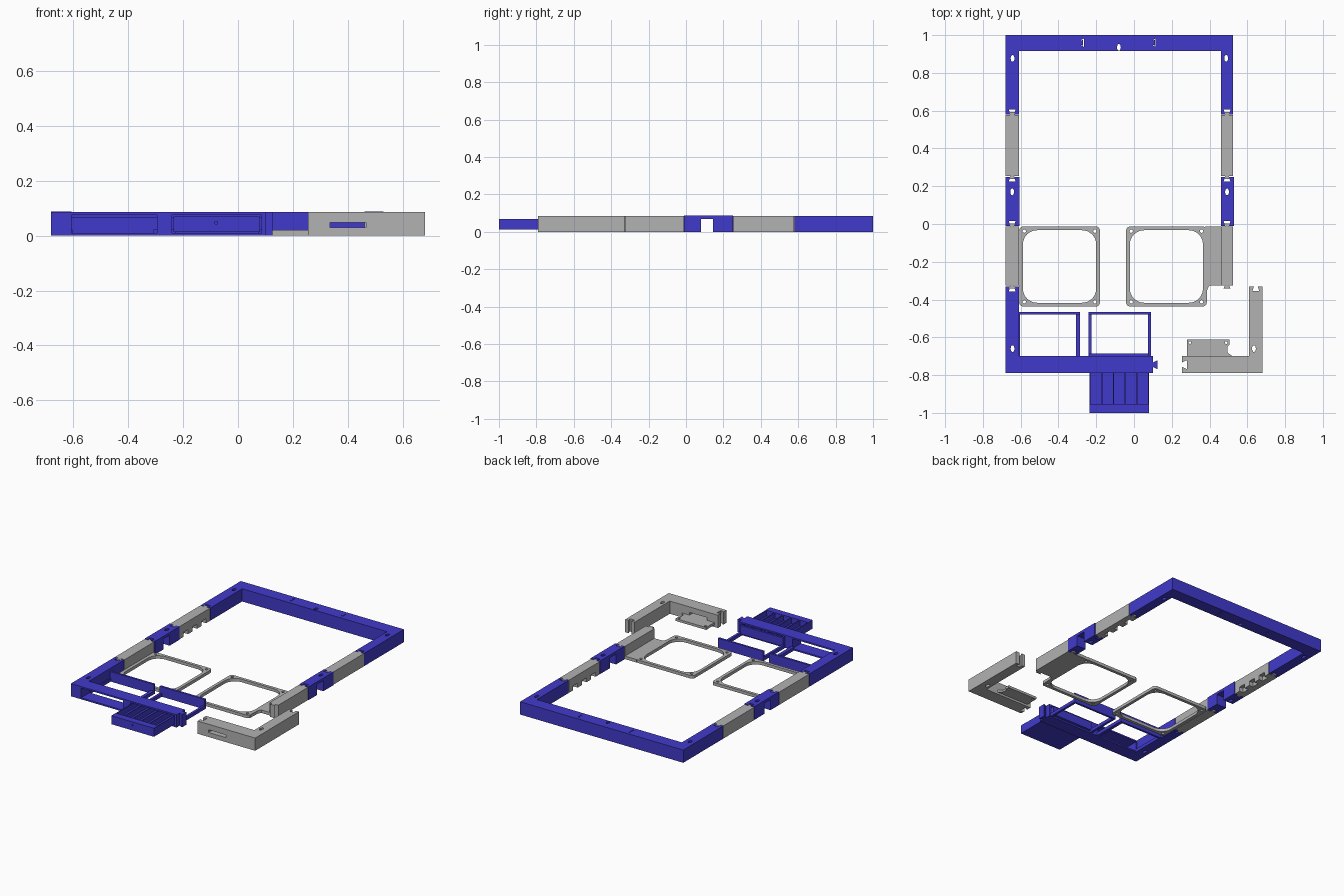
import bpy, bmesh, math
from mathutils import Vector

if "Cube" in bpy.data.objects:
    bpy.data.objects.remove(bpy.data.objects["Cube"])


def material(name, rgb):
    m = bpy.data.materials.new(name)
    m.diffuse_color = (*rgb, 1)
    m.use_nodes = True
    m.node_tree.nodes["Principled BSDF"].inputs["Base Color"].default_value = m.diffuse_color
    return m


BLUE = material("blue_plastic", (0.053, 0.042, 0.60))
GREY = material("grey_plastic", (0.445, 0.445, 0.445))
H = 0.085  # height of the frame


def prism(name, outlines, z0, z1, mat):
    """Extrude a flat outline (first) with holes (rest) from z0 to z1."""
    cu = bpy.data.curves.new(name, 'CURVE')
    cu.dimensions = '2D'
    cu.fill_mode = 'BOTH'
    cu.extrude = (z1 - z0) / 2
    for pts in outlines:
        sp = cu.splines.new('POLY')
        sp.points.add(len(pts) - 1)
        for p, (x, y) in zip(sp.points, pts):
            p.co = (x, y, 0, 1)
        sp.use_cyclic_u = True
    tmp = bpy.data.objects.new(name + "_curve", cu)
    bpy.context.collection.objects.link(tmp)
    dg = bpy.context.evaluated_depsgraph_get()
    me = bpy.data.meshes.new_from_object(tmp.evaluated_get(dg))
    bpy.data.objects.remove(tmp)
    bpy.data.curves.remove(cu)
    bm = bmesh.new()
    bm.from_mesh(me)
    bmesh.ops.remove_doubles(bm, verts=bm.verts, dist=1e-5)
    bmesh.ops.translate(bm, verts=bm.verts, vec=Vector((0, 0, (z0 + z1) / 2)))
    bmesh.ops.recalc_face_normals(bm, faces=bm.faces)
    for f in bm.faces:
        f.smooth = False
    bm.to_mesh(me)
    bm.free()
    me.name = name
    me.materials.clear()
    me.materials.append(mat)
    ob = bpy.data.objects.new(name, me)
    bpy.context.collection.objects.link(ob)
    return ob


def rect(x0, x1, y0, y1):
    return [(x0, y0), (x1, y0), (x1, y1), (x0, y1)]


def box(name, x0, x1, y0, y1, z0, z1, mat):
    return prism(name, [rect(x0, x1, y0, y1)], z0, z1, mat)


def oval(cx, cy, rx=0.010, ry=0.018, n=16):
    return [(cx + rx * math.cos(2 * math.pi * i / n),
             cy + ry * math.sin(2 * math.pi * i / n)) for i in range(n)]


def rounded(x0, x1, y0, y1, r, n=6):
    pts = []
    for cx, cy, a in ((x1 - r, y1 - r, 0), (x0 + r, y1 - r, 90),
                      (x0 + r, y0 + r, 180), (x1 - r, y0 + r, 270)):
        for i in range(n + 1):
            t = math.radians(a + 90 * i / n)
            pts.append((cx + r * math.cos(t), cy + r * math.sin(t)))
    return pts


def tail_y(cx, y, d):
    """Dovetail on a horizontal edge, left to right."""
    return [(cx - .010, y), (cx - .018, y + d), (cx + .018, y + d), (cx + .010, y)]


def tail_x(x, cy, d):
    """Dovetail on a vertical edge, bottom to top."""
    return [(x, cy - .012), (x + d, cy - .024), (x + d, cy + .024), (x, cy + .012)]


def seam(x, cy):
    """Thin bracket-shaped slit of a closed dovetail joint."""
    w, a, b = .003, .022, .014
    return [(x, cy - b), (x + .014, cy - a), (x + .014, cy + a), (x, cy + b),
            (x, cy + b - w), (x + .014 - w, cy + a - 2 * w),
            (x + .014 - w, cy - a + 2 * w), (x, cy - b + w)]


def cut(ob, boxes):
    """Cut boxes (x0, x1, y0, y1, z0, z1) out of an object."""
    for b in boxes:
        c = box("cutter", *b, BLUE)
        c.hide_render = True
        m = ob.modifiers.new("cut", 'BOOLEAN')
        m.operation = 'DIFFERENCE'
        m.solver = 'EXACT'
        m.object = c
        bpy.context.view_layer.objects.active = ob
        bpy.ops.object.modifier_apply(modifier=m.name)
        bpy.data.objects.remove(c)


# rear frame: back bar with two short arms
LX, RX = -.645, .4925
prism("rear_frame", [
    [(-.68, .58)] + tail_y(LX, .58, .025) + [(-.61, .58), (-.61, .915), (.46, .915), (.46, .58)]
    + tail_y(RX, .58, .025) + [(.525, .58), (.525, 1), (-.68, 1)],
    oval(-.643, .877), oval(.488, .877), oval(-.08, .935),
    seam(-.28, .96), seam(.10, .96)], 0, H, BLUE)

# side bars, left and right
for side, x0, x1, cx in (("left", -.68, -.61, LX), ("right", .46, .525, RX)):
    def grey_bar(name, y0, y1):
        return prism(name, [
            [(x0, y0)] + tail_y(cx, y0, -.016) + [(x1, y0), (x1, y1)]
            + tail_y(cx, y1, .016)[::-1] + [(x0, y1)]], 0, H, GREY)

    upper = grey_bar(side + "_upper_bar", .253, .576)
    inner = (x1 - .028, x1 + .02) if side == "left" else (x0 - .02, x0 + .028)
    cut(upper, [(*inner, y, y + .05, -.02, .03) for y in (.295, .39, .485)])
    grey_bar(side + "_lower_bar", -.325, -.013)
    # clip section with an open window underneath
    clip = prism(side + "_clip", [
        [(x0, -.010)] + tail_y(cx, -.010, .025) + [(x1 + .004, -.010), (x1 + .004, .25)]
        + tail_y(cx, .25, -.025)[::-1] + [(x0, .25)],
        oval(cx, .17)], 0, H + .003, BLUE)
    cut(clip, [(x0 - .1, x1 + .1, .08, .145, -.05, .07)])

# fan mounts
for name, x0, x1 in (("left_fan_mount", -.608, -.18), ("right_fan_mount", -.042, .385)):
    y0, y1 = -.437, -.013
    holes = [oval(x, y, .009, .009, 12) for x in (x0 + .027, x1 - .027)
             for y in (y0 + .025, y1 - .025)]
    prism(name, [rounded(x0, x1, y0, y1, .022),
                 rounded(x0 + .020, x1 - .020, y0 + .020, y1 - .020, .075, 8)] + holes,
          0, .02, GREY)
prism("right_fan_shelf", [[(.375, -.42), (.385, -.42), (.388, -.345), (.40, -.325),
                           (.462, -.325), (.462, -.013), (.375, -.013)]], 0, .02, GREY)

# front left corner with two drawer openings
front = prism("front_left_frame", [
    [(-.68, -.79), (.10, -.79)] + tail_x(.10, -.745, .025)
    + [(.10, -.70), (-.61, -.70), (-.61, -.33)] + tail_y(LX, -.33, -.028)[::-1]
    + [(-.68, -.33)],
    oval(-.643, -.66)], 0, H, BLUE)
cut(front, [(-.605, -.295, -.9, -.65, .010, .075),
            (-.24, .085, -.9, -.65, .010, .075)])

# drawer bays behind the openings: low rails and a back wall
for name, x0, x1, wl, wr in (("left_bay", -.615, -.285, .012, .022),
                             ("right_bay", -.242, .090, .016, .016)):
    prism(name + "_rails", [[(x0, -.70), (x0 + wl, -.70), (x0 + wl, -.48), (x1 - wr, -.48),
                             (x1 - wr, -.70), (x1, -.70), (x1, -.466), (x0, -.466)]],
          0, .022, BLUE)
    box(name + "_back_wall", x0, x1, -.480, -.466, .02, .066, BLUE)

# slotted drawer, pulled out
X0, X1 = -.235, .080
box("drawer_floor", X0, X1, -.96, -.69, .013, .032, BLUE)
face = box("drawer_front", X0, X1, -1, -.955, .013, .07, BLUE)
cut(face, [(-.083, -.074, -1.05, -.97, .042, .051)])
box("drawer_back", X0, X1, -.70, -.686, .013, .07, BLUE)
for i in range(6):
    x = X0 + (X1 - X0 - .006) * i / 5
    box(f"drawer_divider_{i + 1}", x, x + .006, -.958, -.698, .03, .069, BLUE)

# detached front right corner with a port slot
corner = prism("front_right_corner", [
    [(.255, -.79), (.68, -.79), (.68, -.33)] + tail_y(.645, -.33, -.025)[::-1]
    + [(.61, -.33), (.61, -.70), (.255, -.70)] + tail_x(.255, -.745, .025)[::-1],
    oval(.635, -.66)], 0, H, GREY)
cut(corner, [(.335, .465, -.9, -.6, .03, .048)])
prism("board_tray", [
    [(.28, -.71), (.53, -.71), (.515, -.695), (.495, -.68), (.495, -.65),
     (.505, -.64), (.505, -.612), (.28, -.612)],
    oval(.296, -.628, .007, .007, 10), oval(.488, -.628, .007, .007, 10)],
    .014, .03, GREY)
